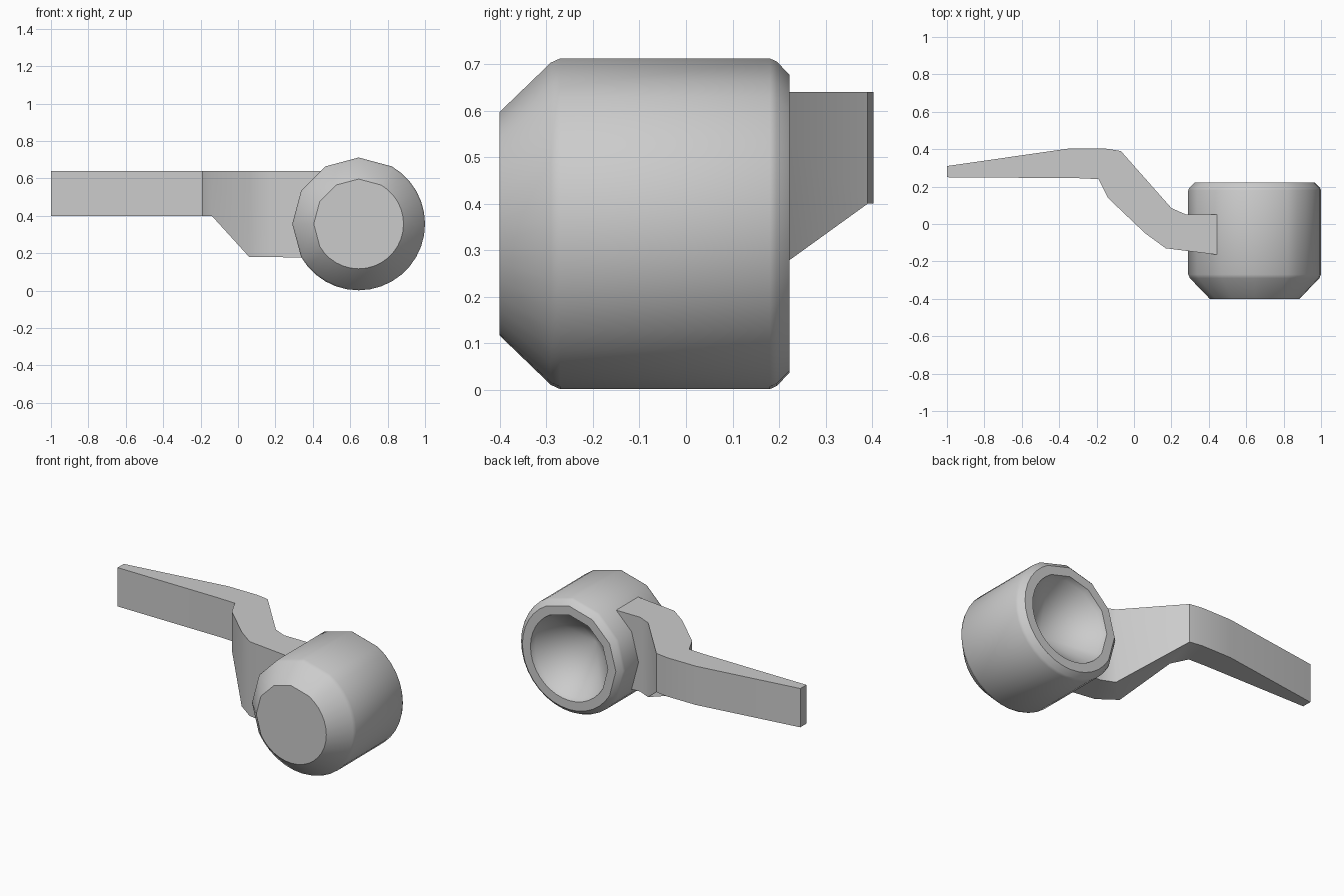
import bpy, bmesh, math

cube = bpy.data.objects.get("Cube")
if cube:
    bpy.data.objects.remove(cube, do_unlink=True)

grey = bpy.data.materials.new("plain_grey")
grey.use_nodes = True
colour = (0.6, 0.6, 0.6, 1)
grey.diffuse_color = colour
grey.node_tree.nodes["Principled BSDF"].inputs["Base Color"].default_value = colour


def loft(name, rings, close_start=True, close_end=True):
    """Skin a list of equal closed rings into one smooth-shaded object."""
    bm = bmesh.new()
    loops = [[bm.verts.new(p) for p in ring] for ring in rings]
    for a, b in zip(loops, loops[1:]):
        for i in range(len(a)):
            j = (i + 1) % len(a)
            bm.faces.new((a[i], a[j], b[j], b[i]))
    if close_start:
        bm.faces.new(loops[0])
    if close_end:
        bm.faces.new(loops[-1])
    bmesh.ops.remove_doubles(bm, verts=bm.verts, dist=0.0005)
    bmesh.ops.recalc_face_normals(bm, faces=bm.faces)
    mesh = bpy.data.meshes.new(name)
    bm.to_mesh(mesh)
    bm.free()
    mesh.materials.append(grey)
    obj = bpy.data.objects.new(name, mesh)
    bpy.context.collection.objects.link(obj)
    bpy.ops.object.select_all(action="DESELECT")
    obj.select_set(True)
    bpy.context.view_layer.objects.active = obj
    bpy.ops.object.shade_smooth_by_angle(angle=math.radians(35))
    return obj


# Knob: turned about y, broad facets on the arm side and fine ones elsewhere
CX, CZ = 0.645, 0.357
angles = list(range(60, 210, 30)) + list(range(210, 420, 10))
profile = [(-0.4, 0.24), (-0.29, 0.346), (-0.27, 0.355), (0.18, 0.355),
           (0.195, 0.348), (0.222, 0.32), (0.222, 0.265), (0.19, 0.255),
           (-0.04, 0.0)]
rings = [[(CX + r * math.cos(math.radians(a)), y, CZ + r * math.sin(math.radians(a)))
          for a in angles] for y, r in profile]
loft("knob_cup", rings, close_end=False)

# Arm: cranked bar whose lower edge drops toward the knob
TOP = 0.64
stations = [  # back point, front point, lower edge height
    ((-1, 0.31), (-1, 0.25), 0.4),
    ((-0.35, 0.403), (-0.3, 0.245), 0.4),
    ((-0.15, 0.403), (-0.19, 0.24), 0.4),
    ((-0.07, 0.39), (-0.14, 0.14), 0.4),
    ((0.2, 0.085), (0.06, -0.05), 0.18),
    ((0.28, 0.05), (0.17, -0.13), 0.18),
    ((0.45, 0.05), (0.45, -0.165), 0.175),
]
loft("crank_arm", [[(*back, low), (*back, TOP), (*front, TOP), (*front, low)]
                   for back, front, low in stations])
